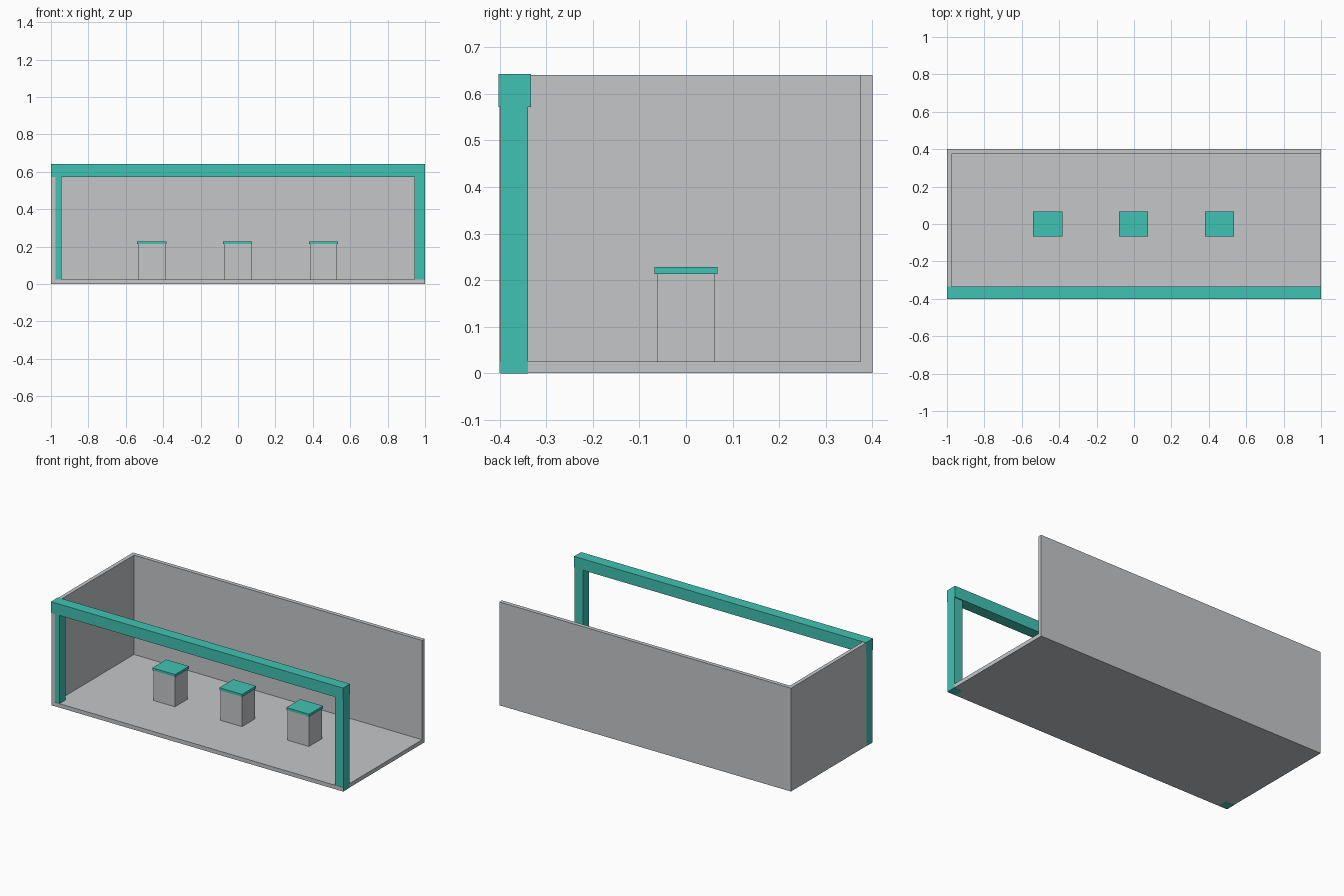
import bpy

if "Cube" in bpy.data.objects:
    bpy.data.objects.remove(bpy.data.objects["Cube"])


def material(name, rgb):
    m = bpy.data.materials.new(name)
    m.diffuse_color = (*rgb, 1.0)
    m.use_nodes = True
    m.node_tree.nodes["Principled BSDF"].inputs["Base Color"].default_value = m.diffuse_color
    return m


grey = material("light grey", (0.55, 0.565, 0.58))
teal = material("teal", (0.053, 0.54, 0.455))


def box(name, x, y, z, mat):
    """Box from (min, max) ranges on each axis."""
    bpy.ops.mesh.primitive_cube_add(
        size=1, location=[(a + b) / 2 for a, b in (x, y, z)])
    ob = bpy.context.object
    ob.name = name
    ob.scale = [b - a for a, b in (x, y, z)]
    bpy.ops.object.transform_apply(location=False, rotation=False, scale=True)
    ob.data.materials.append(mat)
    return ob


# Open shell: one L-shaped pair of walls on a thin floor
T = 0.025
H = 0.64
box("floor", (-0.999, 0.999), (-0.4, 0.4), (0.0005, T), grey)
box("back_wall", (-0.999, 0.999), (0.4 - T, 0.4), (T, H), grey)
box("left_wall", (-0.999, -1 + T), (-0.4, 0.4 - T), (T, H), grey)

# Front portal frame: two posts and a thicker beam
for name, x in (("left_post", (-1, -0.943)), ("right_post", (0.943, 1))):
    box(name, x, (-0.398, -0.339), (0, 0.572), teal)
box("top_beam", (-1, 1), (-0.402, -0.333), (0.572, 0.642), teal)

# Row of three pedestals with overhanging caps
for i, cx in enumerate((-0.461, -0.002, 0.457), 1):
    box(f"pedestal_{i}", (cx - 0.073, cx + 0.073), (-0.0625, 0.0625), (T, 0.213), grey)
    box(f"pedestal_cap_{i}", (cx - 0.078, cx + 0.078), (-0.068, 0.068), (0.213, 0.228), teal)
